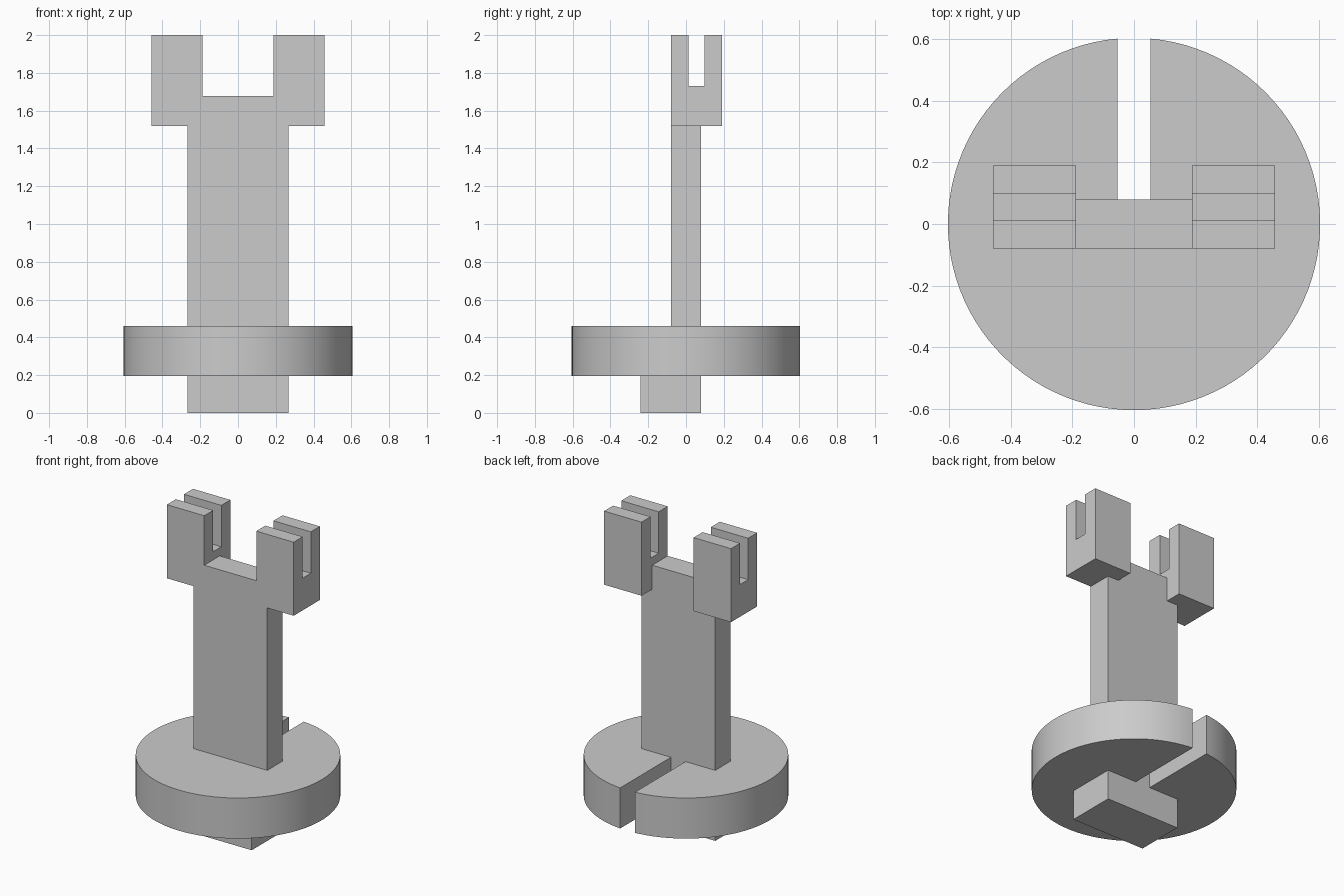
import bpy
import bmesh
import math
from mathutils import Vector

cube = bpy.data.objects.get("Cube")
if cube:
    bpy.data.objects.remove(cube, do_unlink=True)

grey = bpy.data.materials.new("plain_grey")
grey.use_nodes = True
colour = (0.6, 0.6, 0.6, 1)
grey.diffuse_color = colour
grey.node_tree.nodes["Principled BSDF"].inputs["Base Color"].default_value = colour


def extrude(name, outline, place, start, end):
    """Sweep a flat outline from start to end; place maps (u, v, depth) to xyz."""
    bm = bmesh.new()
    face = bm.faces.new([bm.verts.new(place(u, v, start)) for u, v in outline])
    sweep = Vector(place(0, 0, end)) - Vector(place(0, 0, start))
    new = bmesh.ops.extrude_face_region(bm, geom=[face], use_keep_orig=True)["geom"]
    bmesh.ops.translate(bm, vec=sweep, verts=[g for g in new if isinstance(g, bmesh.types.BMVert)])
    bmesh.ops.recalc_face_normals(bm, faces=bm.faces)
    mesh = bpy.data.meshes.new(name)
    bm.to_mesh(mesh)
    bm.free()
    mesh.materials.append(grey)
    obj = bpy.data.objects.new(name, mesh)
    bpy.context.collection.objects.link(obj)
    return obj


def along_x(u, v, d):
    return (d, u, v)


def along_y(u, v, d):
    return (u, d, v)


def along_z(u, v, d):
    return (u, v, d)


FRONT, BACK = -0.08, 0.08
HALF, INNER, OUTER = 0.267, 0.188, 0.458
DISC_LOW, DISC_TOP, SHOULDER = 0.195, 0.46, 1.52
RADIUS, SLOT = 0.605, 0.053

# Round disc with a slot open to the back
gap = math.asin(SLOT / RADIUS)
steps = 96
rim = []
for i in range(steps + 1):
    a = math.pi / 2 + gap + (math.tau - 2 * gap) * i / steps
    rim.append((RADIUS * math.cos(a), RADIUS * math.sin(a)))
disc = extrude("slotted_disc", rim + [(SLOT, BACK), (-SLOT, BACK)], along_z, DISC_LOW, DISC_TOP)
bpy.context.view_layer.objects.active = disc
disc.select_set(True)
bpy.ops.object.shade_smooth_by_angle(angle=math.radians(30))
disc.select_set(False)

# Foot block under the disc
foot = [(-HALF, -0.24), (HALF, -0.24), (HALF, BACK), (-HALF, BACK)]
extrude("foot_block", foot, along_z, 0, DISC_LOW)

# Flat column, narrowed between the two prongs
side = [(HALF, DISC_TOP), (HALF, SHOULDER), (INNER, SHOULDER), (INNER, 1.677)]
column = side + [(-x, z) for x, z in reversed(side)]
extrude("column", column, along_y, FRONT, BACK)

# Prongs, each notched from above
prong = [(FRONT, SHOULDER), (0.19, SHOULDER), (0.19, 2), (0.097, 2),
         (0.097, 1.73), (0.013, 1.73), (0.013, 2), (FRONT, 2)]
for name, sign in (("left_prong", 1), ("right_prong", -1)):
    extrude(name, prong, along_x, sign * INNER, sign * OUTER)
